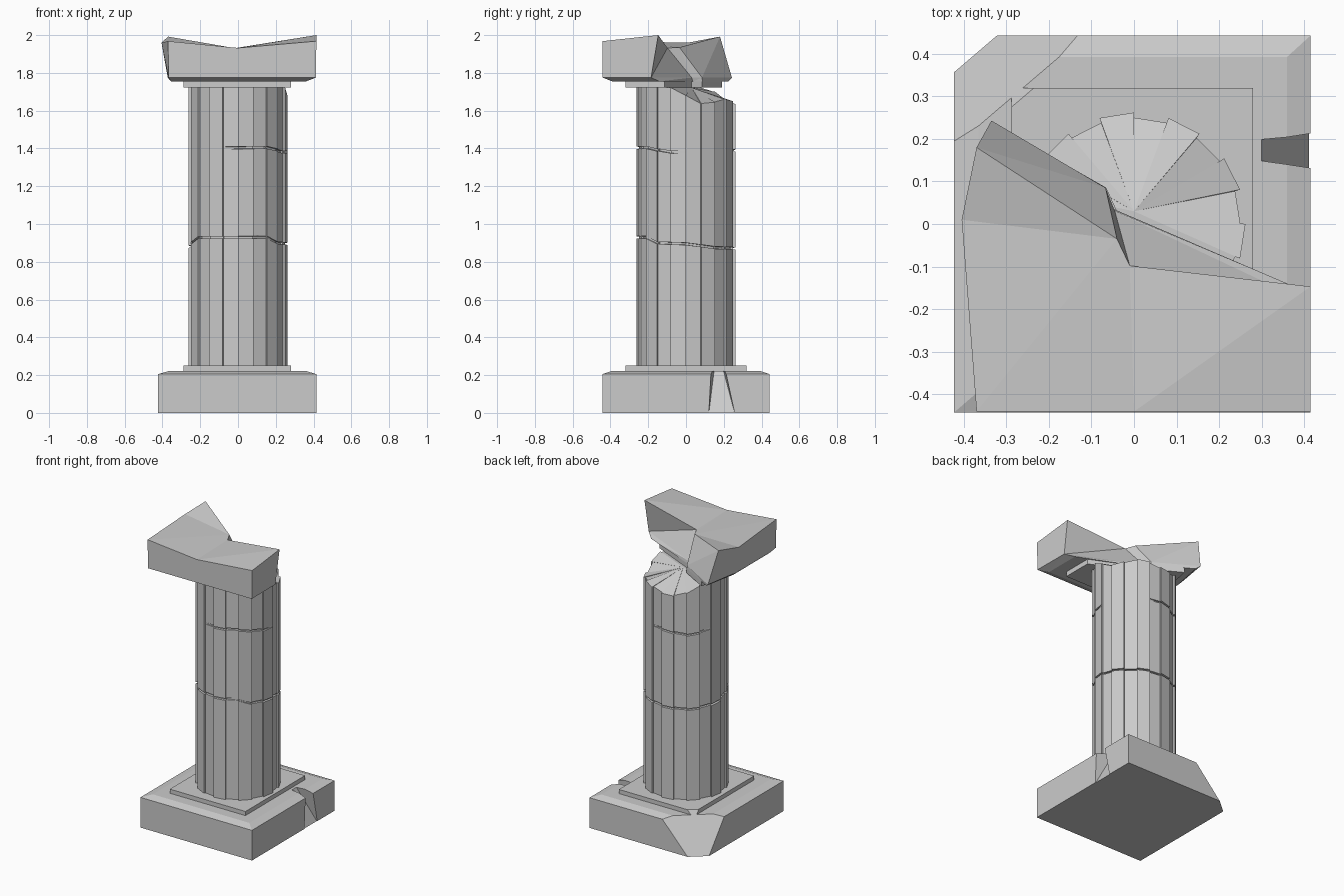
import bpy, bmesh, math
from mathutils import Vector

if "Cube" in bpy.data.objects:
    bpy.data.objects.remove(bpy.data.objects["Cube"])


def finish(name, bm):
    bmesh.ops.remove_doubles(bm, verts=bm.verts, dist=0.0004)
    bmesh.ops.dissolve_degenerate(bm, edges=bm.edges, dist=0.0004)
    bmesh.ops.recalc_face_normals(bm, faces=bm.faces)
    mesh = bpy.data.meshes.new(name)
    bm.to_mesh(mesh)
    bm.free()
    ob = bpy.data.objects.new(name, mesh)
    bpy.context.collection.objects.link(ob)
    return ob


def loft(rings, top=None):
    """Skin equal-length rings; top is a list of index faces or a centre point."""
    bm = bmesh.new()
    vs = [[bm.verts.new(p) for p in r] for r in rings]
    n = len(vs[0])
    for a, b in zip(vs, vs[1:]):
        for i in range(n):
            j = (i + 1) % n
            bm.faces.new((a[i], a[j], b[j], b[i]))
    bm.faces.new(vs[0][::-1])
    last = vs[-1]
    if isinstance(top, Vector):
        c = bm.verts.new(top)
        for i in range(n):
            bm.faces.new((last[i], last[(i + 1) % n], c))
    elif top:
        for f in top:
            bm.faces.new([last[i] for i in f])
    else:
        bm.faces.new(last)
    return bm


def lerp_table(table, a):
    for (a0, v0), (a1, v1) in zip(table, table[1:]):
        if a0 <= a <= a1:
            return v0 + (v1 - v0) * (a - a0) / (a1 - a0)
    return table[-1][1]


# Stepped base with a sheared-off back left corner
def rect(x0, x1, y, z):
    return [(x0, -y, z), (x1, -y, z), (x1, y, z), (x0, y, z)]


bm = loft([rect(-.423, .415, .443, 0), rect(-.423, .415, .443, .205),
           rect(-.365, .36, .393, .222), rect(-.288, .28, .32, .222),
           rect(-.288, .28, .32, .25)])
n = Vector((-.65, .76, .6))
bmesh.ops.bisect_plane(bm, geom=bm.verts[:] + bm.edges[:] + bm.faces[:],
                       plane_co=n * (.546 / n.length_squared), plane_no=n, clear_outer=True)
bmesh.ops.holes_fill(bm, edges=[e for e in bm.edges if e.is_boundary], sides=0)
base = finish("base", bm)

# Split in the right side of the base
bm = bmesh.new()
for p in [(.417, .12, -.01), (.417, .26, -.01), (.5, .12, -.01), (.5, .26, -.01),
          (.5, .125, .3), (.5, .2, .3), (.26, .158, .3), (.26, .178, .3)]:
    bm.verts.new(p)
bmesh.ops.convex_hull(bm, input=bm.verts)
cutter = finish("split_cutter", bm)
cutter.hide_render = True
mod = base.modifiers.new("split", 'BOOLEAN')
mod.operation = 'DIFFERENCE'
mod.solver = 'EXACT'
mod.object = cutter
bpy.context.view_layer.update()
cut = bpy.data.meshes.new_from_object(base.evaluated_get(bpy.context.evaluated_depsgraph_get()))
base.modifiers.clear()
base.data = cut
bpy.data.objects.remove(cutter)

# Shaft: 20 facets, every other one raised, broken top and thin cracks
rim = [(-180, 1.722), (-18, 1.722), (0, 1.68), (18, 1.638), (36, 1.645), (54, 1.66),
       (72, 1.65), (90, 1.635), (108, 1.632), (126, 1.655), (144, 1.7), (162, 1.722), (180, 1.722)]
low = [(-180, .88), (-160, .9), (-144, .928), (-50, .93), (-36, .9), (0, .895),
       (36, .875), (90, .87), (126, .865), (180, .88)]
high = [(-180, 1.4), (-54, 1.405), (-20, 1.38), (90, 1.39), (126, 1.37), (180, 1.4)]
corners = []
for k in range(20):
    r = .262 if k % 2 else .25
    for a in (k * 18, k * 18 + 18):
        corners.append(((a + 180) % 360 - 180, r))


def shaft_ring(height, depth=None):
    out = []
    for a, r in corners:
        rr = r - (depth(a) if depth else 0)
        t = math.radians(a)
        out.append((rr * math.cos(t), rr * math.sin(t), height(a)))
    return out


rings = [shaft_ring(lambda a: .245)]
for table, cracked in ((low, lambda a: not -60 < a < -38),
                       (high, lambda a: -91 < a < -15 or 88 < a < 147)):
    groove = lambda a, c=cracked: .014 if c(a) else 0
    for dz, depth in ((-.006, None), (-.005, groove), (.005, groove), (.006, None)):
        rings.append(shaft_ring(lambda a, t=table, d=dz: lerp_table(t, a) + d, depth))
rings.append(shaft_ring(lambda a: lerp_table(rim, a)))
finish("shaft", loft(rings, Vector((0, .03, 1.722))))

# Broken capital: front half of a stepped block with a sagging top
levels = [
    (1.722, [(-.288, -.32), (0, -.32), (.28, -.32), (.28, -.115), (-.04, .03),
             (-.065, .085), (-.25, .19), (-.288, 0)]),
    (1.755, None),
    (1.755, [(-.355, -.39), (0, -.39), (.36, -.39), (.36, -.14), (-.05, .036),
             (-.068, .087), (-.31, .225), (-.355, 0)]),
    (1.775, [(-.368, -.441), (0, -.441), (.412, -.441), (.41, -.185), (-.045, .03),
             (-.067, .085), (-.335, .243), (-.372, .02)])]
rings, pts = [], None
for z, p in levels:
    pts = p or pts
    rings.append([(x, y, z) for x, y in pts])
rings.append([(-.37, -.441, 1.968), (0, -.441, 1.932), (.415, -.441, 1.968), (.415, -.147, 2),
              (-.01, -.098, 1.932), (-.04, -.035, 1.935), (-.37, .18, 1.992), (-.405, .01, 1.96)])
bm = loft(rings, [(1, 2, 3, 4), (1, 4, 5), (0, 1, 5, 7), (7, 5, 6)])
bmesh.ops.triangulate(bm, faces=bm.faces)
finish("capital", bm)
